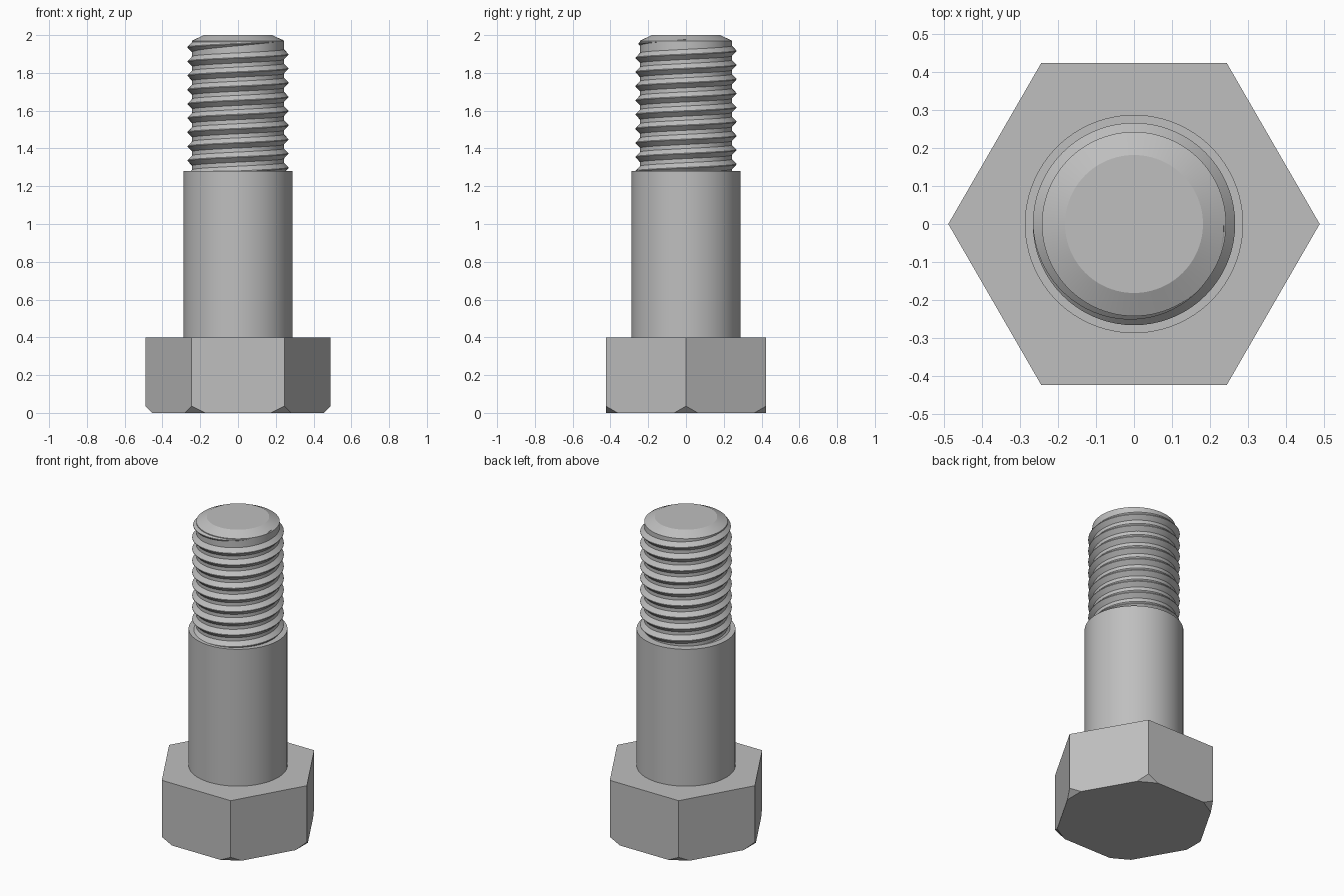
import bpy
import bmesh
from math import sin, cos, pi, radians
from mathutils import Vector

cube = bpy.data.objects.get("Cube")
if cube:
    bpy.data.objects.remove(cube, do_unlink=True)

GREY = (0.52, 0.52, 0.52, 1.0)
steel = bpy.data.materials.new("grey steel")
steel.use_nodes = True
steel.diffuse_color = GREY
steel.node_tree.nodes["Principled BSDF"].inputs["Base Color"].default_value = GREY


def finish(name, bm, smooth):
    """Turn a bmesh into a coloured, shaded object."""
    bmesh.ops.recalc_face_normals(bm, faces=bm.faces[:])
    mesh = bpy.data.meshes.new(name)
    bm.to_mesh(mesh)
    bm.free()
    mesh.materials.append(steel)
    obj = bpy.data.objects.new(name, mesh)
    bpy.context.collection.objects.link(obj)
    if smooth:
        bpy.ops.object.select_all(action='DESELECT')
        obj.select_set(True)
        bpy.context.view_layer.objects.active = obj
        bpy.ops.object.shade_smooth_by_angle(angle=radians(25))
    return obj


def polar(r, a, z):
    return (r * cos(a), r * sin(a), z)


def lathe(name, profile, sides=96):
    """Revolve (radius, height) points into a capped solid."""
    bm = bmesh.new()
    rings = [[bm.verts.new(polar(r, 2 * pi * i / sides, z)) for i in range(sides)]
             for r, z in profile]
    for low, high in zip(rings, rings[1:]):
        for i in range(sides):
            j = (i + 1) % sides
            bm.faces.new((low[i], low[j], high[j], high[i]))
    bm.faces.new(rings[0][::-1])
    bm.faces.new(rings[-1])
    return finish(name, bm, True)


# Hexagonal head with flat cuts on its lower corners
HEAD_R, HEAD_H, CUT = 0.49, 0.40, 0.036
bm = bmesh.new()
bmesh.ops.create_cone(bm, cap_ends=True, segments=6, radius1=HEAD_R,
                      radius2=HEAD_R, depth=HEAD_H)
first = min(bm.verts, key=lambda v: abs(v.co.y) - v.co.x)
bmesh.ops.rotate(bm, verts=bm.verts[:], cent=(0, 0, 0),
                 matrix=Vector((first.co.x, first.co.y, 0)).rotation_difference(
                     Vector((1, 0, 0))).to_matrix())
bmesh.ops.translate(bm, verts=bm.verts[:], vec=(0, 0, HEAD_H / 2))
for k in range(6):
    a = k * pi / 3
    bmesh.ops.bisect_plane(bm, geom=bm.verts[:] + bm.edges[:] + bm.faces[:],
                           plane_co=polar(HEAD_R - CUT, a, 0),
                           plane_no=polar(1, a, -1), clear_outer=True)
    rim = [e for e in bm.edges if e.is_boundary]
    bmesh.ops.holes_fill(bm, edges=rim, sides=0)
finish("hex_head", bm, False)

# Plain shank and threaded core with a chamfered tip
lathe("shank", [(0.288, HEAD_H - 0.02), (0.288, 1.28)])
lathe("thread_core", [(0.243, 1.25), (0.243, 1.97), (0.182, 2.0)])

# Helical thread ridge, fading into the core near the tip
PITCH, TOP, TURNS, STEPS = 0.075, 1.973, 9.6, 72
ROOT, CREST, HALF = 0.237, 0.267, 0.033
bm = bmesh.new()
sections = []
for i in range(int(TURNS * STEPS) + 1):
    a = -2 * pi * i / STEPS
    z = TOP - PITCH * i / STEPS
    fade = min(1.0, i / (STEPS * 0.5))
    tip, half = ROOT + (CREST - ROOT) * fade, HALF * max(fade, 0.1)
    points = ((ROOT, -half), (tip, -0.002), (tip, 0.002), (ROOT, half))
    sections.append([bm.verts.new(polar(r, a, z + dz)) for r, dz in points])
for s, t in zip(sections, sections[1:]):
    for k in range(4):
        m = (k + 1) % 4
        bm.faces.new((s[k], s[m], t[m], t[k]))
bm.faces.new(sections[-1])
bm.faces.new(sections[0][::-1])
finish("thread_ridge", bm, True)
